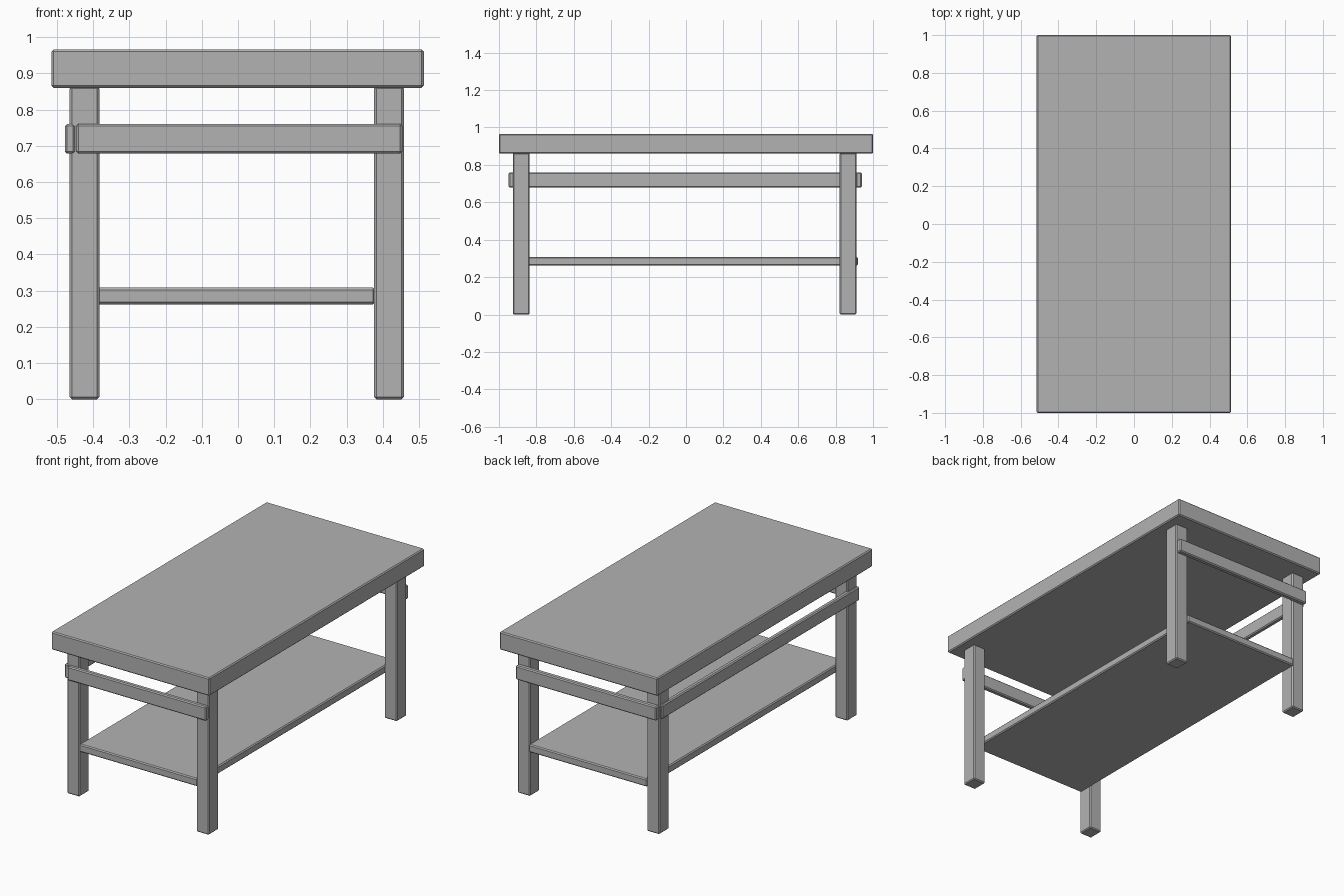
import bpy
from mathutils import Vector

if "Cube" in bpy.data.objects:
    bpy.data.objects.remove(bpy.data.objects["Cube"], do_unlink=True)

# Single plain grey finish
grey = bpy.data.materials.new("plain_grey")
grey.use_nodes = True
COLOUR = (0.45, 0.45, 0.45, 1)
grey.diffuse_color = COLOUR
grey.node_tree.nodes["Principled BSDF"].inputs["Base Color"].default_value = COLOUR


def board(name, low, high, bevel=0.006):
    """Box between two corners with lightly chamfered edges."""
    low, high = Vector(low), Vector(high)
    bpy.ops.mesh.primitive_cube_add(size=1, location=(low + high) / 2)
    obj = bpy.context.object
    obj.name = name
    obj.scale = high - low
    bpy.ops.object.transform_apply(location=False, rotation=False, scale=True)
    mod = obj.modifiers.new("chamfer", "BEVEL")
    mod.width = bevel
    mod.segments = 1
    obj.data.materials.append(grey)
    return obj


# Thick slab top
board("table_top", (-0.515, -1, 0.86), (0.513, 1, 0.966))

# Four square legs
for side, x in (("right", -0.424), ("left", 0.417)):
    for end, y in (("front", -0.881), ("back", 0.867)):
        board(f"{end}_{side}_leg", (x - 0.041, y - 0.045, 0),
              (x + 0.041, y + 0.045, 0.864))

# Lower shelf between the legs
board("lower_shelf", (-0.388, -0.92, 0.262), (0.379, 0.919, 0.308))

# Rails fixed to the outside of the legs at both ends and along one side
RAIL_LOW, RAIL_HIGH = 0.678, 0.76
board("front_rail", (-0.447, -0.948, RAIL_LOW), (0.454, -0.918, RAIL_HIGH))
board("back_rail", (-0.463, 0.908, RAIL_LOW), (0.452, 0.94, RAIL_HIGH))
board("side_rail", (-0.478, -0.93, RAIL_LOW), (-0.449, 0.902, RAIL_HIGH))
